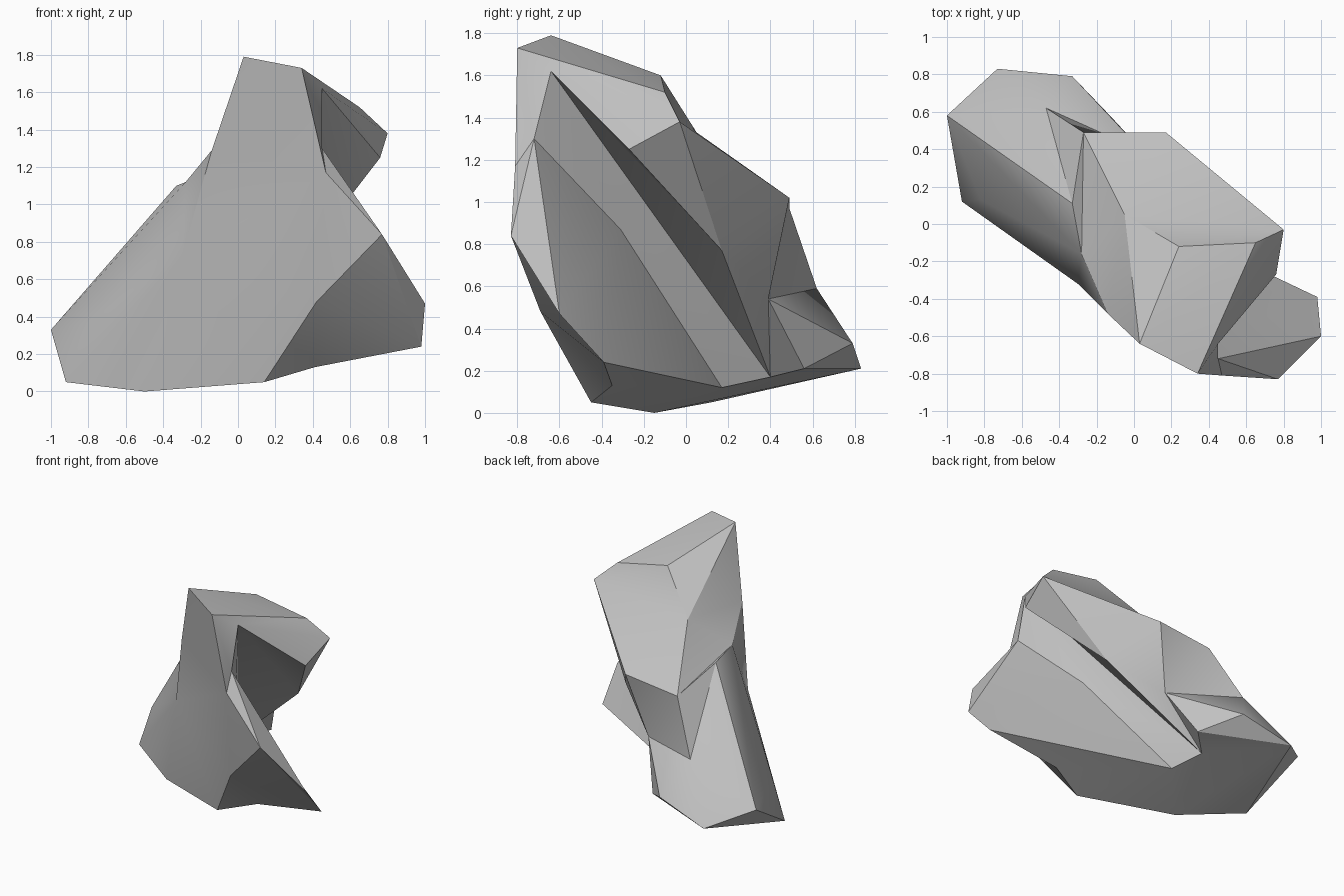
import bpy, bmesh, math

if "Cube" in bpy.data.objects:
    bpy.data.objects.remove(bpy.data.objects["Cube"])

# Corner points of the boulder, one letter each
P = {
    # crown
    'A': (0.03, -0.64, 1.79), 'B': (0.34, -0.80, 1.73), 'C': (0.24, -0.12, 1.60),
    'D': (0.65, -0.10, 1.52), 'E': (0.80, -0.03, 1.38), 'F': (0.45, -0.64, 1.62),
    'G': (0.76, -0.27, 1.25), 'Z': (-0.05, 0.05, 1.33), 'b': (-0.14, -0.48, 1.29),
    # right flank and groove
    'H': (0.45, -0.72, 1.30), 'g': (0.47, -0.81, 1.17), 'I': (0.77, -0.83, 0.84),
    'J': (1.00, -0.60, 0.47), 'K': (0.98, -0.39, 0.24), 'L': (0.42, -0.69, 0.48),
    'X': (0.39, 0.17, 0.77), 'Y': (0.20, -0.31, 0.87),
    # back step
    'U': (0.17, 0.49, 1.02), 't': (-0.27, 0.49, 0.97), 'u': (0.045, 0.39, 0.54),
    'a': (-0.47, 0.62, 0.59), 'S': (-0.33, 0.79, 0.33), 'T': (-0.11, 0.56, 0.21),
    # left shoulder
    'c': (-0.28, -0.16, 1.12), 'd': (-0.33, 0.11, 1.10), 'e': (-0.30, -0.32, 0.72),
    'Q': (-1.00, 0.58, 0.33), 'R': (-0.73, 0.83, 0.21), 'p': (-0.82, 0.13, 0.36),
    # foot
    'M': (0.14, -0.45, 0.05), 'N': (0.41, -0.35, 0.13), 'O': (-0.50, -0.15, 0.0),
    'P': (-0.92, 0.12, 0.05), 'V': (-0.28, 0.40, 0.17), 'W': (-0.20, 0.17, 0.12),
}

# Each fan: a hub corner, then the chain of corners around it
FANS = [
    "ABD", "CADEZA",                    # crown
    "FBDEGXVYHB", "EGX",                # overhang and groove
    "HBgIJY", "YJKWV",                  # right flank
    "LIKNMegI", "IJK", "bABgecZA",      # front
    "eMOPpc", "cZtdQp", "pPQ",          # left shoulder
    "UEXutZE", "uXVTSat",               # back step
    "aSRQdt",                           # back slope
    "RSTVOPQ", "WKNMOV",                # underside
]

bm = bmesh.new()
verts = {k: bm.verts.new(co) for k, co in P.items()}
for fan in FANS:
    hub, chain = fan[0], fan[1:]
    for i, j in zip(chain, chain[1:]):
        bm.faces.new((verts[hub], verts[i], verts[j]))
bmesh.ops.recalc_face_normals(bm, faces=bm.faces)

mesh = bpy.data.meshes.new("boulder")
bm.to_mesh(mesh)
bm.free()
boulder = bpy.data.objects.new("boulder", mesh)
bpy.context.collection.objects.link(boulder)

# Plain stone colour
stone = bpy.data.materials.new("grey stone")
stone.diffuse_color = (0.53, 0.53, 0.53, 1)
stone.use_nodes = True
stone.node_tree.nodes["Principled BSDF"].inputs["Base Color"].default_value = stone.diffuse_color
mesh.materials.append(stone)

# Soft facets with crisp ridges
bpy.context.view_layer.objects.active = boulder
boulder.select_set(True)
bpy.ops.object.shade_smooth_by_angle(angle=math.radians(30))
